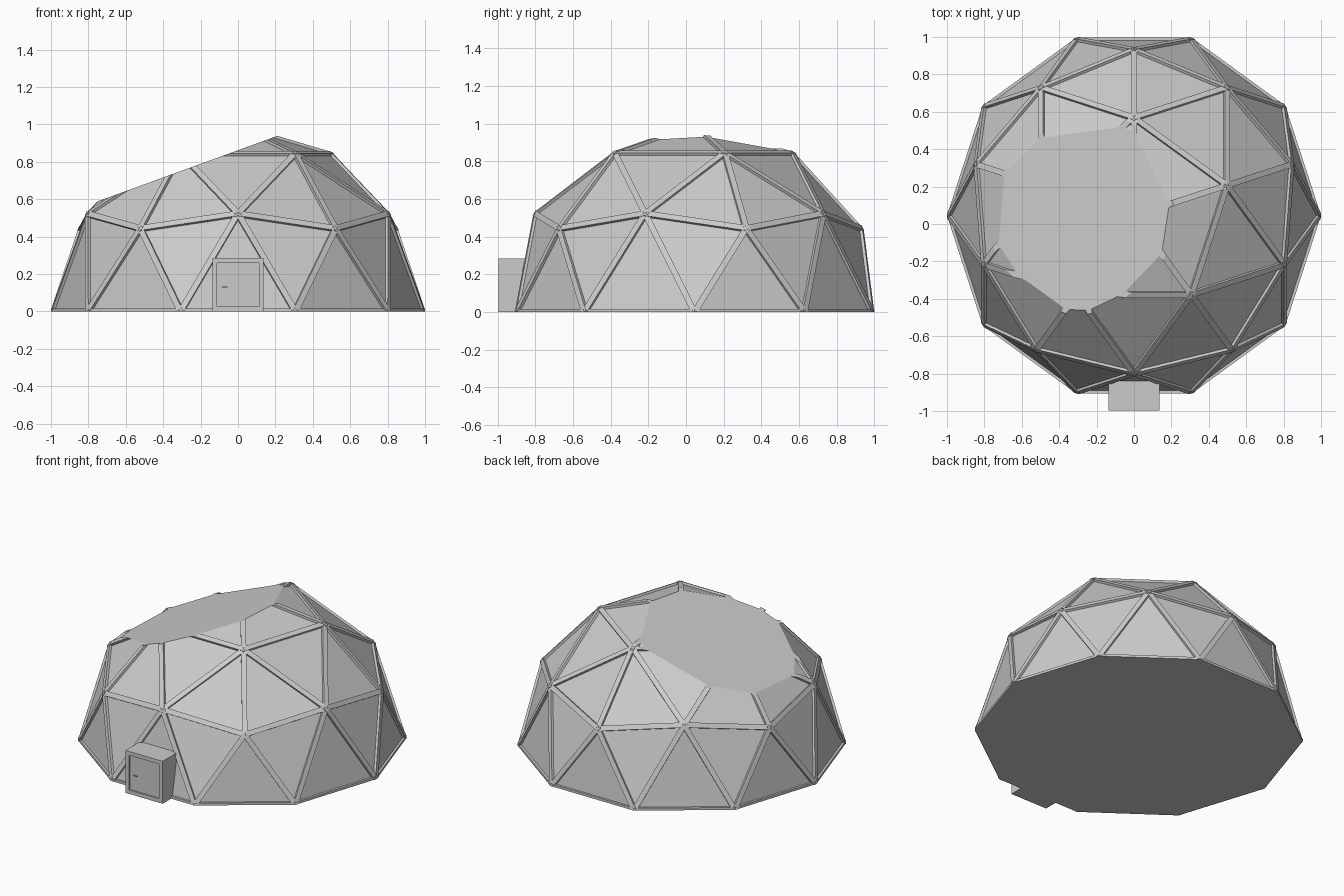
import bpy, bmesh, math
from mathutils import Vector, Matrix

if "Cube" in bpy.data.objects:
    bpy.data.objects.remove(bpy.data.objects["Cube"])

CENTRE = Vector((0, 0.045, 0))
CUT_POINT, CUT_NORMAL = Vector((0, 0, 0.862)), Vector((-0.364, 0, 1)).normalized()

grey = bpy.data.materials.new("grey")
grey.diffuse_color = (0.6, 0.6, 0.6, 1)
grey.use_nodes = True
grey.node_tree.nodes["Principled BSDF"].inputs["Base Color"].default_value = grey.diffuse_color


def finish(name, bm):
    bmesh.ops.recalc_face_normals(bm, faces=bm.faces)
    mesh = bpy.data.meshes.new(name)
    bm.to_mesh(mesh)
    bm.free()
    mesh.materials.append(grey)
    ob = bpy.data.objects.new(name, mesh)
    bpy.context.collection.objects.link(ob)
    return ob


def slice_off(bm, point, normal):
    """Remove everything beyond the plane and cap the opening."""
    bmesh.ops.bisect_plane(bm, geom=bm.verts[:] + bm.edges[:] + bm.faces[:], dist=1e-5,
                           plane_co=point, plane_no=normal, clear_outer=True)
    rim = [e for e in bm.edges if e.is_boundary]
    if rim:
        bmesh.ops.holes_fill(bm, edges=rim, sides=0)


def box(bm, size, centre):
    m = Matrix.Translation(centre) @ Matrix.Diagonal((*size, 1))
    return bmesh.ops.create_cube(bm, size=1, matrix=m)["verts"]


# Geodesic rings: (radius, height, count, start angle)
rings = [(1, 0, 10, 0), (0.894, 0.447, 5, 90), (0.851, 0.526, 5, 54),
         (0.526, 0.851, 5, 90), (0, 1, 1, 0)]
points = []
for r, z, n, start in rings:
    for i in range(n):
        a = math.radians(start + 360 * i / n)
        points.append(Vector((r * math.cos(a), r * math.sin(a), z)))

# Panels: hull of the ring points, sliced by the sloping roof plane
shell = bmesh.new()
for p in points:
    shell.verts.new(p)
bmesh.ops.convex_hull(shell, input=shell.verts[:])
edges = [(e.verts[0].co.copy(), e.verts[1].co.copy())
         for e in shell.edges if e.calc_length() < 0.65]
for v in shell.verts:
    v.co = Vector((v.co.x * 0.987, v.co.y * 0.987, v.co.z * 0.987)) + CENTRE
slice_off(shell, CUT_POINT, CUT_NORMAL)
finish("dome_panels", shell)

# Struts: a flat bar along each panel edge, trimmed by ground and roof plane
struts = bmesh.new()
for a, b in edges:
    d = (b - a).normalized()
    n = ((a + b) / 2).normalized()
    s = d.cross(n) * 0.016
    bar = bmesh.new()
    for end in (a, b):
        for side in (-1, 1):
            for depth in (0, 0.03):
                bar.verts.new(end + CENTRE + s * side - n * depth)
    bmesh.ops.convex_hull(bar, input=bar.verts[:])
    slice_off(bar, Vector((0, 0, 0)), Vector((0, 0, -1)))
    if bar.faces:
        slice_off(bar, CUT_POINT, CUT_NORMAL)
    tmp = bpy.data.meshes.new("bar")
    bar.to_mesh(tmp)
    bar.free()
    struts.from_mesh(tmp)
    bpy.data.meshes.remove(tmp)
finish("dome_struts", struts)

# Entrance box with a recessed door
porch = bmesh.new()
box(porch, (0.275, 0.176, 0.285), (0, -0.908, 0.1425))
porch.normal_update()
front = min(porch.faces, key=lambda f: f.calc_center_median().y)
bmesh.ops.inset_region(porch, faces=[front], thickness=0.037)
hole = bmesh.ops.extrude_discrete_faces(porch, faces=[front])["faces"]
bmesh.ops.translate(porch, verts=hole[0].verts[:], vec=(0, 0.01, 0))
finish("entrance", porch)

# Door handle: stem and lever
handle = bmesh.new()
box(handle, (0.006, 0.012, 0.006), (-0.08, -0.986, 0.13))
box(handle, (0.03, 0.005, 0.006), (-0.07, -0.992, 0.13))
finish("door_handle", handle)
